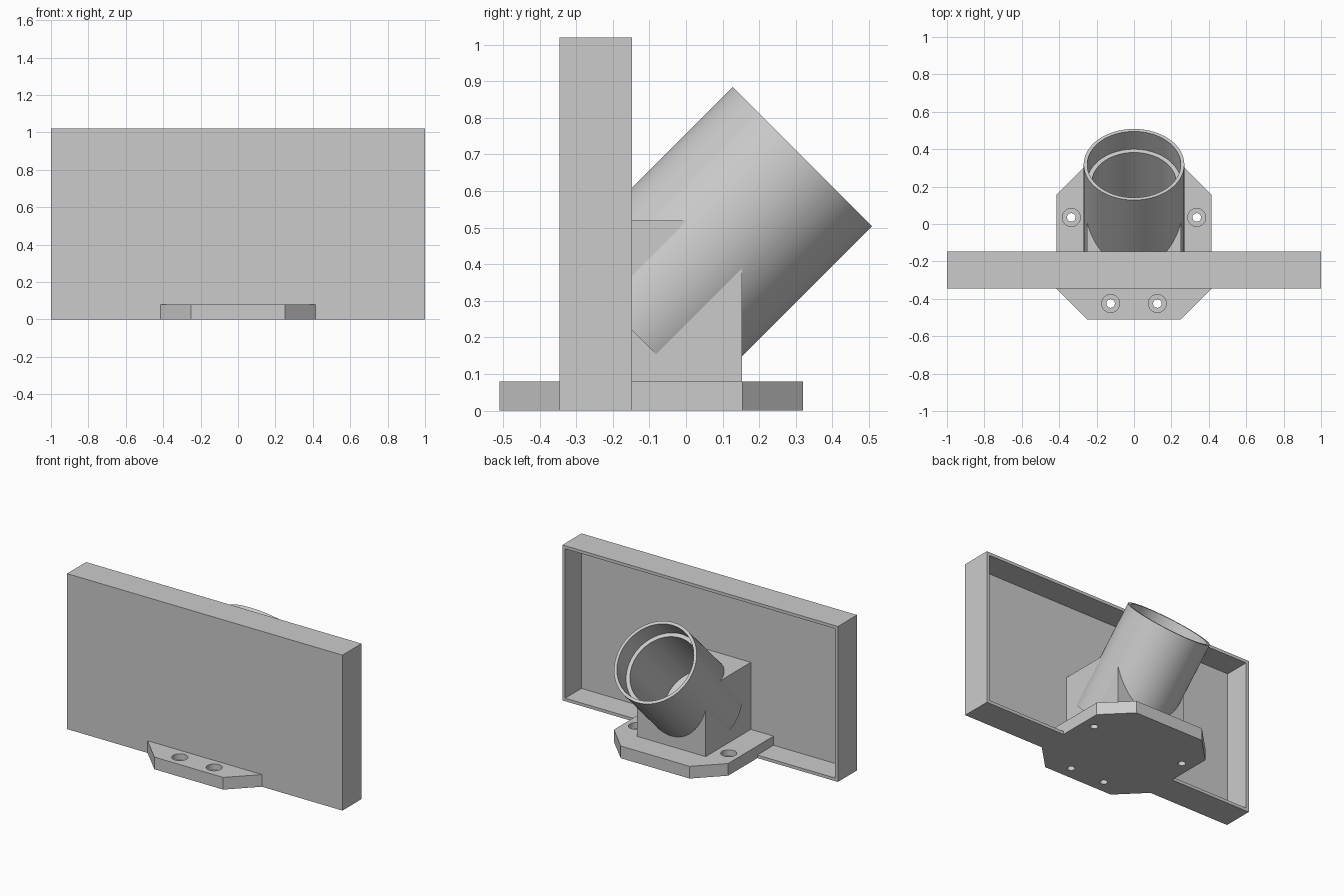
import bpy, bmesh, math
from mathutils import Matrix, Vector

default = bpy.data.objects.get("Cube")
if default:
    bpy.data.objects.remove(default, do_unlink=True)

grey = bpy.data.materials.new("plain grey")
grey.use_nodes = True
GREY = (0.6, 0.6, 0.6, 1)
grey.diffuse_color = GREY
grey.node_tree.nodes["Principled BSDF"].inputs["Base Color"].default_value = GREY


def finish(name, bm):
    bmesh.ops.recalc_face_normals(bm, faces=bm.faces)
    mesh = bpy.data.meshes.new(name)
    bm.to_mesh(mesh)
    bm.free()
    mesh.materials.append(grey)
    obj = bpy.data.objects.new(name, mesh)
    bpy.context.collection.objects.link(obj)
    return obj


def box(name, lo, hi, chamfer=0):
    """Box between two corners, optionally with chamfered upright edges."""
    lo, hi = Vector(lo), Vector(hi)
    bm = bmesh.new()
    bmesh.ops.create_cube(bm, size=1)
    bmesh.ops.scale(bm, vec=hi - lo, verts=bm.verts)
    bmesh.ops.translate(bm, vec=(lo + hi) / 2, verts=bm.verts)
    if chamfer:
        upright = [e for e in bm.edges
                   if abs(e.verts[0].co.z - e.verts[1].co.z) > 0.01]
        bmesh.ops.bevel(bm, geom=upright, offset=chamfer, segments=1,
                        affect='EDGES')
    return finish(name, bm)


def lathe(name, profile, matrix, steps):
    """Spin (radius, height) points about z, then place the solid."""
    bm = bmesh.new()
    verts = [bm.verts.new((r, 0, z)) for r, z in profile]
    edges = [bm.edges.new(pair) for pair in zip(verts, verts[1:])]
    bmesh.ops.spin(bm, geom=verts + edges, axis=(0, 0, 1), cent=(0, 0, 0),
                   angle=math.tau, steps=steps)
    bmesh.ops.remove_doubles(bm, verts=bm.verts, dist=1e-5)
    bm.transform(matrix)
    return finish(name, bm)


def cut(obj, cutter):
    cutter.hide_render = True
    mod = obj.modifiers.new("cut", 'BOOLEAN')
    mod.operation, mod.solver, mod.object = 'DIFFERENCE', 'EXACT', cutter
    bpy.context.view_layer.objects.active = obj
    bpy.ops.object.modifier_apply(modifier=mod.name)
    bpy.data.objects.remove(cutter, do_unlink=True)


# Tray-shaped panel, open at the back
FRONT, BACK, TOP, WALL, SKIN = -0.345, -0.147, 1.02, 0.02, 0.03
panel = box("panel", (-1, FRONT, 0), (1, BACK, TOP))
cut(panel, box("recess_cutter", (WALL - 1, FRONT + SKIN, WALL),
               (1 - WALL, BACK + 0.1, TOP - WALL)))

# Eight-sided foot with four counterbored screw holes
THICK = 0.08
foot = box("base_plate", (-0.415, -0.51, 0), (0.415, 0.32, THICK), 0.165)
hole = [(0, -0.02), (0.023, -0.02), (0.023, 0.04),
        (0.048, 0.04), (0.048, 0.1), (0, 0.1)]
for x, y in ((0.335, 0.035), (0.125, -0.425)):
    for side in (-1, 1):
        cut(foot, lathe("hole_cutter", hole,
                        Matrix.Translation((side * x, y, 0)), 32))

# Tube tilted back; its local z runs from the closed end to the mouth
LENGTH, RADIUS = 0.665, 0.269
tilt = (Matrix.Translation((0, 0.318, 0.694))
        @ Matrix.Rotation(-math.pi / 4, 4, 'X')
        @ Matrix.Translation((0, 0, -LENGTH)))
STEP = LENGTH - 0.134
tube = lathe("tube", [(0, 0), (RADIUS, 0), (RADIUS, LENGTH), (0.25, LENGTH),
                      (0.25, STEP), (0.225, STEP), (0.225, 0.035),
                      (0, 0.035)], tilt, 96)

# Support block joining foot, panel and tube, hollowed around the tube
block = box("support_block", (-0.25, FRONT + 0.02, 0.06), (0.25, 0.153, 0.52))
cut(block, lathe("bore_cutter", [(0, 0.015), (0.259, 0.015),
                                 (0.259, LENGTH), (0, LENGTH)], tilt, 96))

# Smooth the round surfaces, keep the corners sharp
bpy.ops.object.select_all(action='DESELECT')
for part in (panel, foot, tube, block):
    part.select_set(True)
bpy.context.view_layer.objects.active = tube
bpy.ops.object.shade_smooth_by_angle(angle=math.radians(30))
